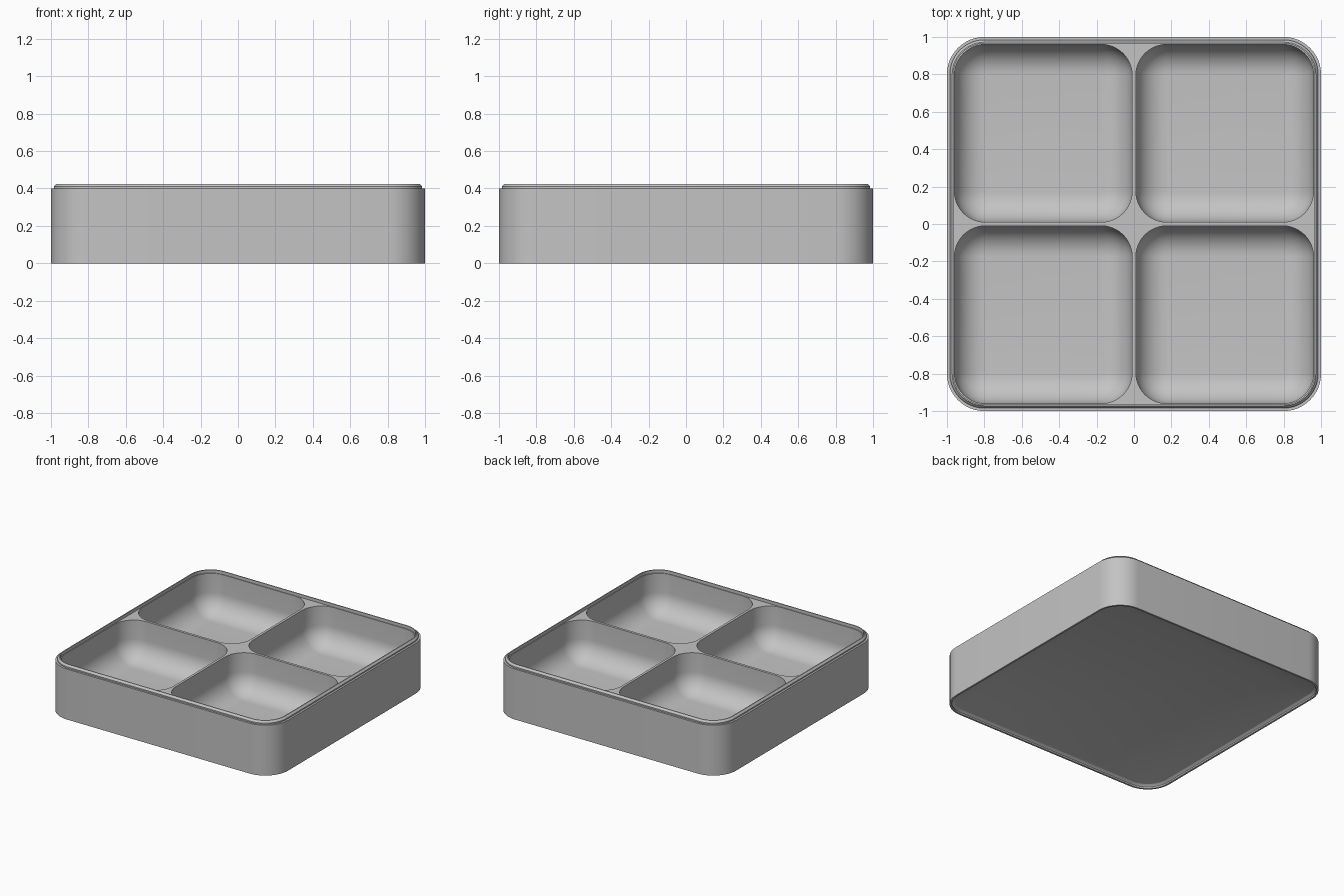
import bpy, bmesh, math

cube = bpy.data.objects.get("Cube")
if cube:
    bpy.data.objects.remove(cube, do_unlink=True)

grey = bpy.data.materials.new("plain grey")
grey.use_nodes = True
colour = (0.55, 0.55, 0.55, 1)
grey.diffuse_color = colour
grey.node_tree.nodes["Principled BSDF"].inputs["Base Color"].default_value = colour

STEPS = 12


def rounded_square(half, radius, z, cx=0, cy=0):
    """Outline of a square with round corners."""
    points = []
    for corner in range(4):
        start = corner * math.pi / 2
        mid = start + math.pi / 4
        reach = (half - radius) * math.sqrt(2)
        for i in range(STEPS + 1):
            a = start + i / STEPS * math.pi / 2
            points.append((cx + reach * math.cos(mid) + radius * math.cos(a),
                           cy + reach * math.sin(mid) + radius * math.sin(a), z))
    return points


def loft(name, outlines):
    """Skin a stack of outlines and cap both ends."""
    bm = bmesh.new()
    rings = [[bm.verts.new(p) for p in o] for o in outlines]
    for a, b in zip(rings, rings[1:]):
        n = len(a)
        for i in range(n):
            j = (i + 1) % n
            bm.faces.new((a[i], a[j], b[j], b[i]))
    bm.faces.new(rings[0])
    bm.faces.new(rings[-1])
    bmesh.ops.recalc_face_normals(bm, faces=bm.faces)
    mesh = bpy.data.meshes.new(name)
    bm.to_mesh(mesh)
    bm.free()
    obj = bpy.data.objects.new(name, mesh)
    bpy.context.collection.objects.link(obj)
    mesh.materials.append(grey)
    return obj


# Tray body: stacking recess below, outer wall, stepped lip, inner deck
profile = [(0.965, 0.027), (0.97, 0.025), (0.985, 0.012), (0.985, 0),
           (1, 0), (1, 0.4), (0.985, 0.4), (0.985, 0.41),
           (0.972, 0.425), (0.965, 0.425), (0.965, 0.4)]
tray = loft("tray", [rounded_square(h, h - 0.8, z) for h, z in profile])

# Four pockets with scooped floors
FLOOR, SCOOP, HALF, CENTRE = 0.09, 0.16, 0.475, 0.485
for sx in (-1, 1):
    for sy in (-1, 1):
        outlines = [rounded_square(HALF, 0.165, 0.5, sx * CENTRE, sy * CENTRE)]
        for i in range(STEPS + 1):
            a = i / STEPS * math.pi / 2
            inset = SCOOP * (1 - math.cos(a))
            z = FLOOR + SCOOP * (1 - math.sin(a))
            outlines.append(rounded_square(HALF - inset, 0.165 - inset, z,
                                           sx * CENTRE, sy * CENTRE))
        cutter = loft("pocket_cutter", outlines)
        cutter.hide_render = True
        cut = tray.modifiers.new("pocket", 'BOOLEAN')
        cut.operation = 'DIFFERENCE'
        cut.solver = 'EXACT'
        cut.object = cutter
        bpy.ops.object.select_all(action='DESELECT')
        bpy.context.view_layer.objects.active = tray
        tray.select_set(True)
        bpy.ops.object.modifier_apply(modifier=cut.name)
        bpy.data.objects.remove(cutter, do_unlink=True)

bpy.ops.object.shade_smooth_by_angle(angle=math.radians(30))
